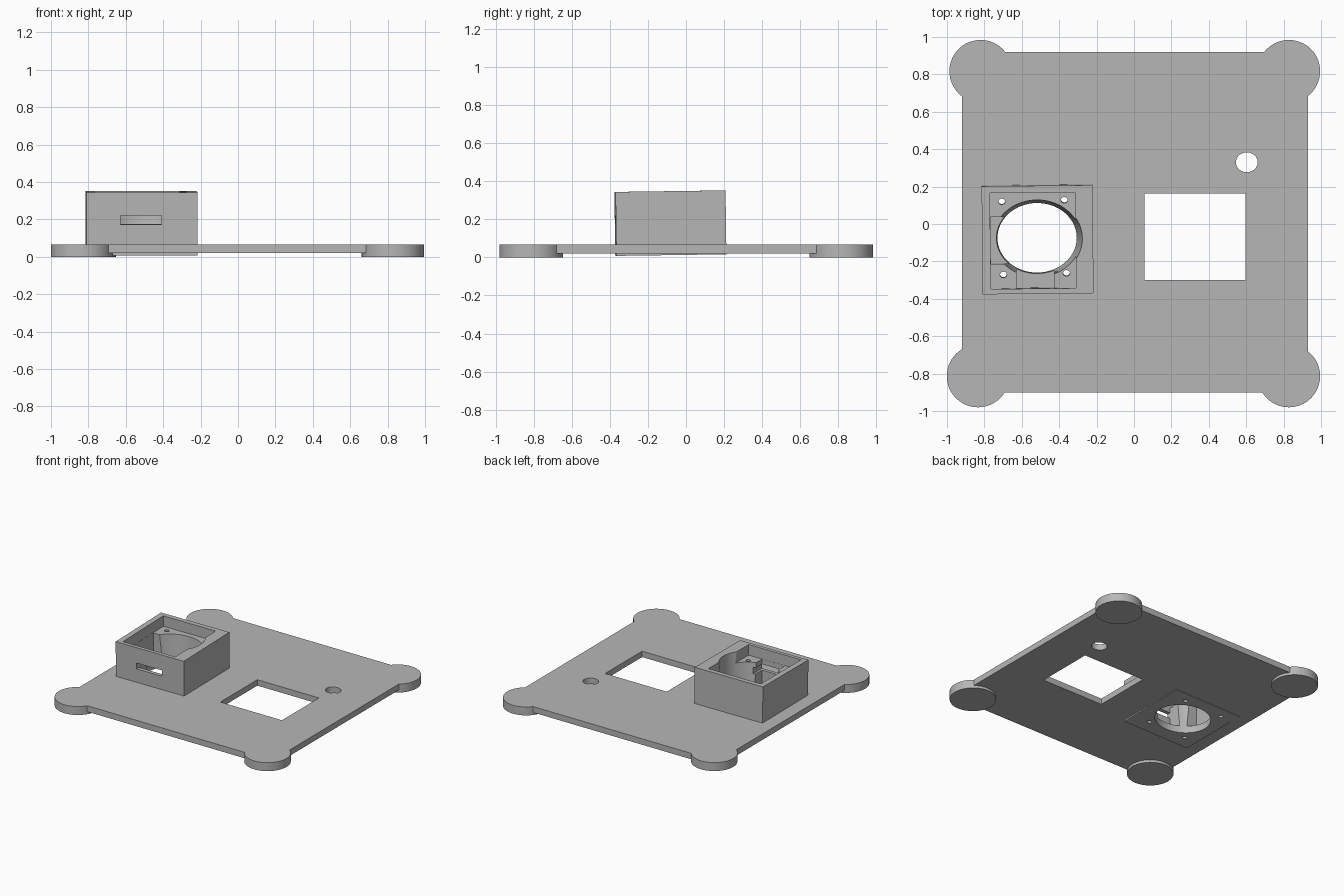
import bpy
import math
from mathutils import Matrix, Vector

default = bpy.data.objects.get("Cube")
if default:
    bpy.data.objects.remove(default, do_unlink=True)

grey = bpy.data.materials.new("plain grey")
grey.use_nodes = True
grey.diffuse_color = (0.47, 0.47, 0.47, 1)
grey.node_tree.nodes["Principled BSDF"].inputs["Base Color"].default_value = grey.diffuse_color


def block(name, x0, x1, y0, y1, z0, z1):
    bpy.ops.mesh.primitive_cube_add(size=1)
    ob = bpy.context.object
    ob.name = name
    size = Matrix.Diagonal((x1 - x0, y1 - y0, z1 - z0, 1))
    mid = Vector((x0 + x1, y0 + y1, z0 + z1)) / 2
    ob.data.transform(Matrix.Translation(mid) @ size)
    ob.data.materials.append(grey)
    return ob


def disc(name, x, y, z0, z1, rx, ry, sides=64, flare=1.0):
    bpy.ops.mesh.primitive_cone_add(vertices=sides, radius1=1, radius2=flare, depth=z1 - z0)
    ob = bpy.context.object
    ob.name = name
    ob.data.transform(Matrix.Translation((x, y, (z0 + z1) / 2)) @ Matrix.Diagonal((rx, ry, 1, 1)))
    ob.data.materials.append(grey)
    return ob


def combine(target, tool, operation):
    mod = target.modifiers.new(operation, 'BOOLEAN')
    mod.operation = operation
    mod.solver = 'EXACT'
    mod.object = tool
    bpy.ops.object.select_all(action='DESELECT')
    bpy.context.view_layer.objects.active = target
    target.select_set(True)
    bpy.ops.object.modifier_apply(modifier=mod.name)
    bpy.data.objects.remove(tool, do_unlink=True)


# Base plate with round feet merged into its corners
plate = block("base_plate", -0.92, 0.93, -0.90, 0.92, 0.02, 0.067)
for x, y in ((-0.82, 0.817), (0.828, 0.817), (-0.834, -0.813), (0.828, -0.813)):
    combine(plate, disc("foot", x, y, 0, 0.067, 0.167, 0.167), 'UNION')

# Square window and small round hole
combine(plate, block("window_cutter", 0.055, 0.595, -0.30, 0.163, -0.1, 0.2), 'DIFFERENCE')
combine(plate, disc("round_cutter", 0.603, 0.33, -0.1, 0.2, 0.058, 0.053), 'DIFFERENCE')

# Opening in the plate below the housing
combine(plate, block("seat_cutter", -0.79, -0.25, -0.35, 0.18, -0.1, 0.2), 'DIFFERENCE')

# Housing with a recess under its rim
housing = block("housing", -0.812, -0.219, -0.371, 0.207, 0.012, 0.348)
cuts = [
    block("recess_cutter", -0.768, -0.312, -0.343, 0.17, 0.265, 0.5),
    block("front_channel_cutter", -0.63, -0.43, -0.342, -0.1, 0.07, 0.4),
    block("side_channel_cutter", -0.767, -0.5, -0.21, 0.04, 0.07, 0.4),
    block("slot_cutter", -0.63, -0.412, -0.5, -0.2, 0.178, 0.225),
    disc("bore_cutter", -0.518, -0.076, 0.0, 0.4, 0.211, 0.185, flare=1.17),
]
# Screw holes through the corner posts
for x, y in ((-0.705, 0.123), (-0.37, 0.128), (-0.70, -0.268), (-0.363, -0.263)):
    cuts.append(disc("screw_cutter", x, y, -0.1, 0.5, 0.018, 0.016, sides=24))
for cutter in cuts:
    combine(housing, cutter, 'DIFFERENCE')

# Housing sits very slightly askew
centre = Vector((-0.515, -0.082, 0.18))
turn = Matrix.Rotation(math.radians(0.6), 4, 'Z') @ Matrix.Rotation(math.radians(0.8), 4, 'X')
housing.data.transform(Matrix.Translation(centre) @ turn @ Matrix.Translation(-centre))

# Smooth round walls, sharp edges
for ob in (plate, housing):
    bpy.ops.object.select_all(action='DESELECT')
    bpy.context.view_layer.objects.active = ob
    ob.select_set(True)
    bpy.ops.object.shade_smooth_by_angle(angle=math.radians(30))
